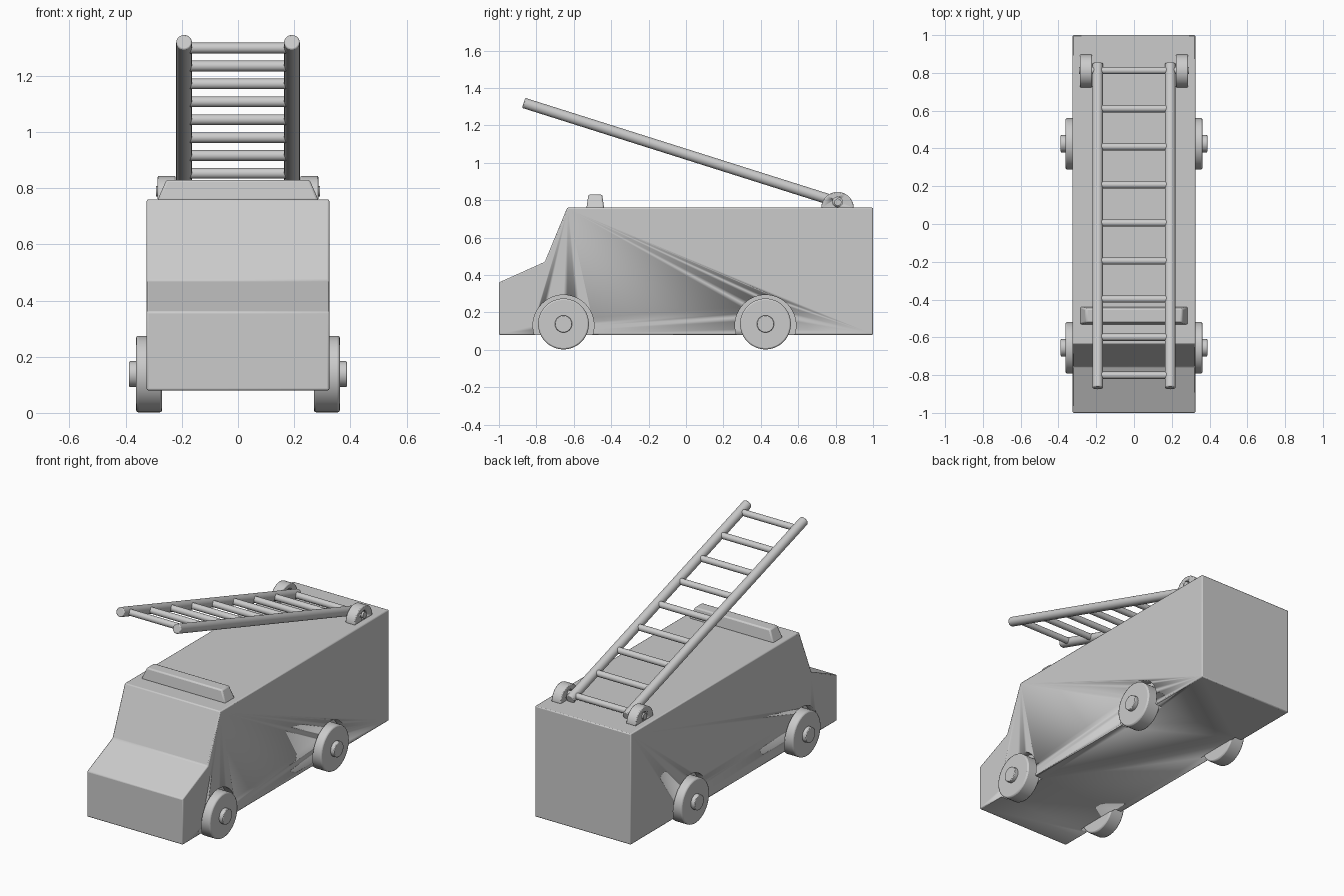
import bpy, bmesh, math
from mathutils import Vector

cube = bpy.data.objects.get("Cube")
if cube:
    bpy.data.objects.remove(cube, do_unlink=True)

grey = bpy.data.materials.new("plain_grey")
grey.use_nodes = True
colour = (0.6, 0.6, 0.6, 1)
grey.diffuse_color = colour
grey.node_tree.nodes["Principled BSDF"].inputs["Base Color"].default_value = colour


def finish(name, bm, bevel=0):
    """Turn a bmesh into a named object with soft edges."""
    bmesh.ops.recalc_face_normals(bm, faces=bm.faces)
    mesh = bpy.data.meshes.new(name)
    bm.to_mesh(mesh)
    bm.free()
    mesh.materials.append(grey)
    ob = bpy.data.objects.new(name, mesh)
    bpy.context.collection.objects.link(ob)
    if bevel:
        mod = ob.modifiers.new("bevel", 'BEVEL')
        mod.width, mod.segments = bevel, 2
        mod.limit_method, mod.angle_limit = 'ANGLE', math.radians(35)
    bpy.ops.object.select_all(action='DESELECT')
    ob.select_set(True)
    bpy.context.view_layer.objects.active = ob
    bpy.ops.object.shade_smooth_by_angle(angle=math.radians(35))
    return ob


def extrude_x(name, profile, x0, x1, bevel=0):
    """Extrude a (y, z) outline along x."""
    bm = bmesh.new()
    face = bm.faces.new([bm.verts.new((x0, y, z)) for y, z in profile])
    out = bmesh.ops.extrude_face_region(bm, geom=[face])
    verts = [v for v in out["geom"] if isinstance(v, bmesh.types.BMVert)]
    bmesh.ops.translate(bm, vec=(x1 - x0, 0, 0), verts=verts)
    return finish(name, bm, bevel)


def rod(name, a, b, radius, bevel=0, sides=32):
    """Cylinder between two points."""
    a, b = Vector(a), Vector(b)
    bm = bmesh.new()
    bmesh.ops.create_cone(bm, cap_ends=True, segments=sides, radius1=radius,
                          radius2=radius, depth=(b - a).length)
    bm.transform((b - a).to_track_quat('Z', 'Y').to_matrix().to_4x4())
    bmesh.ops.translate(bm, vec=(a + b) / 2, verts=bm.verts)
    return finish(name, bm, bevel, )


def cut(target, cutter):
    cutter.hide_render = True
    cutter.hide_viewport = True
    mod = target.modifiers.new("cut", 'BOOLEAN')
    mod.operation, mod.solver, mod.object = 'DIFFERENCE', 'EXACT', cutter


# Body with sloped bonnet and windscreen
body = extrude_x("body", [(-1, 0.08), (1, 0.08), (1, 0.76), (-0.635, 0.76),
                          (-0.755, 0.47), (-1, 0.36)], -0.325, 0.325, 0.006)

# Wheels, hubs and wheel arches
for end, y in (("front", -0.655), ("rear", 0.425)):
    for side, s in (("left", 1), ("right", -1)):
        tag = f"{end}_{side}"
        arch = rod(f"arch_cutter_{tag}", (s * 0.275, y, 0.13), (s * 0.5, y, 0.13), 0.163, sides=48)
        cut(body, arch)
        rod(f"wheel_{tag}", (s * 0.27, y, 0.138), (s * 0.363, y, 0.138), 0.136, 0.008, 48)
        rod(f"hub_{tag}", (s * 0.3, y, 0.138), (s * 0.388, y, 0.138), 0.046, 0.004)

# Tapered light bar on the roof
bm = bmesh.new()
bmesh.ops.create_cube(bm, size=1)
for v in bm.verts:
    top = v.co.z > 0
    v.co.x *= 0.51 if top else 0.575
    v.co.y = -0.485 + v.co.y * (0.074 if top else 0.095)
    v.co.z = 0.83 if top else 0.755
finish("light_bar", bm, 0.008)

# Ladder: two side rails and rungs between them
foot, tip = Vector((0, 0.85, 0.777)), Vector((0, -0.868, 1.32))
for side, s in (("left", 1), ("right", -1)):
    offset = Vector((s * 0.192, 0, 0))
    rod(f"ladder_rail_{side}", foot + offset, tip + offset, 0.028, 0.005)
rungs = 9
for i in range(rungs):
    p = foot.lerp(tip, 0.022 + 0.939 * i / (rungs - 1))
    half = Vector((0.292 if i == 0 else 0.18, 0, 0))
    rod("ladder_axle" if i == 0 else f"ladder_rung_{i}", p - half, p + half, 0.019)

# Half-round hinge brackets with a hole for the axle
arc = [math.pi * i / 24 for i in range(25)]
outline = [(0.81 + 0.087 * math.cos(a), 0.757 + 0.087 * math.sin(a)) for a in arc]
for side, s in (("left", 1), ("right", -1)):
    bracket = extrude_x(f"hinge_bracket_{side}", outline, s * 0.222, s * 0.286, 0.005)
    hole = rod(f"hole_cutter_{side}", (s * 0.2, 0.81, 0.79), (s * 0.31, 0.81, 0.79), 0.026)
    cut(bracket, hole)
